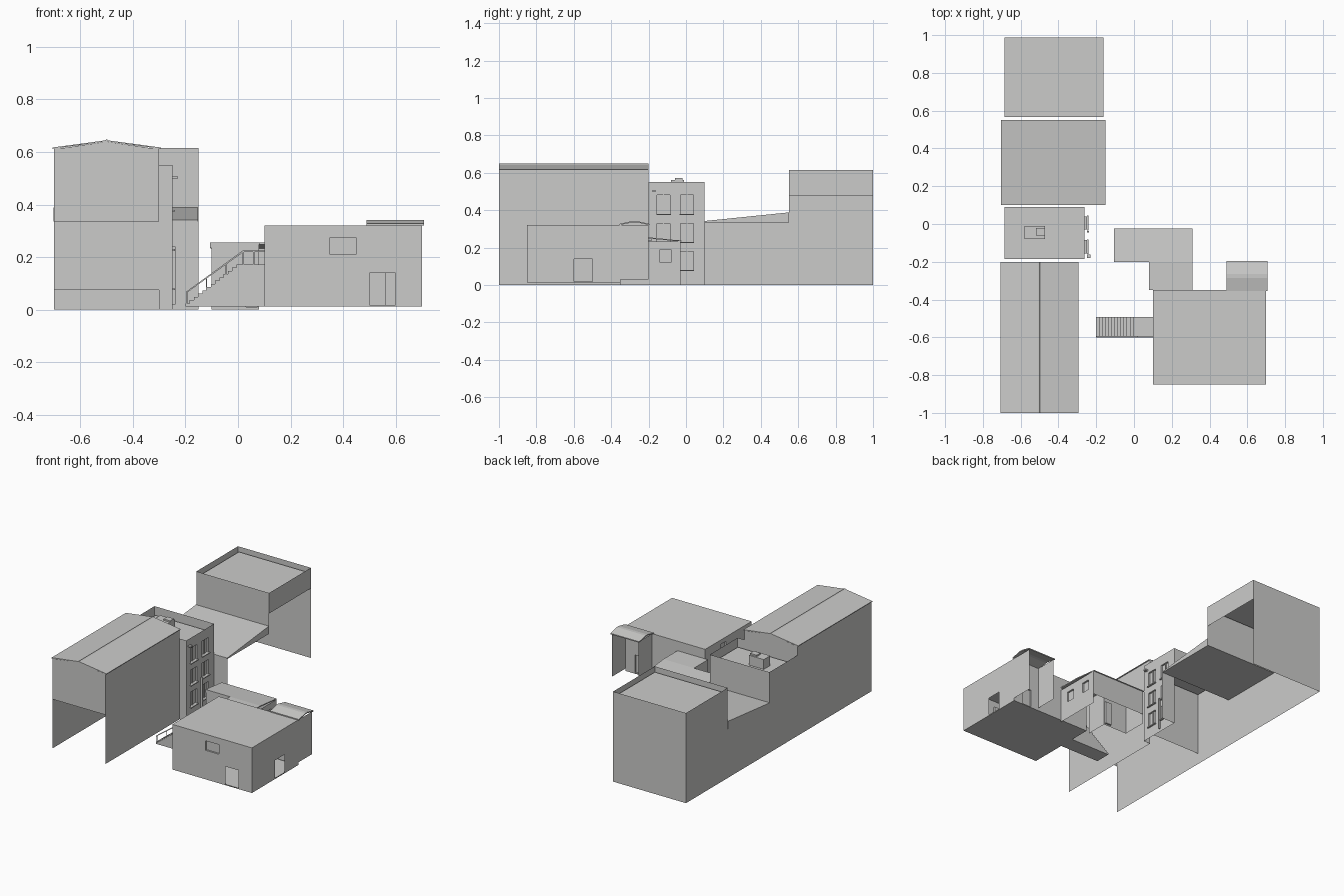
import bpy, bmesh, math
from mathutils import Vector

if "Cube" in bpy.data.objects:
    bpy.data.objects.remove(bpy.data.objects["Cube"])

grey = bpy.data.materials.new("concrete_grey")
grey.diffuse_color = (0.6, 0.6, 0.59, 1)
grey.use_nodes = True
grey.node_tree.nodes["Principled BSDF"].inputs["Base Color"].default_value = grey.diffuse_color


def finish(name, bm):
    me = bpy.data.meshes.new(name)
    bm.to_mesh(me)
    bm.free()
    me.materials.append(grey)
    ob = bpy.data.objects.new(name, me)
    bpy.context.collection.objects.link(ob)
    return ob


def point(axis, c, u, v):
    return {"x": (c, u, v), "y": (u, c, v), "z": (u, v, c)}[axis]


def quad(bm, pts, direction):
    f = bm.faces.new([bm.verts.new(p) for p in pts])
    f.normal_update()
    if f.normal.dot(Vector(direction)) < 0:
        f.normal_flip()


def panel(bm, axis, side, c, u0, u1, v0, v1, holes=()):
    """Flat sheet facing side (+1/-1) on axis; holes are (u0,u1,v0,v1,depth), depth 0 = open."""
    us = sorted({u0, u1, *[h[0] for h in holes], *[h[1] for h in holes]})
    vs = sorted({v0, v1, *[h[2] for h in holes], *[h[3] for h in holes]})
    d = point(axis, side, 0, 0)
    for a, b in zip(us, us[1:]):
        for e, f in zip(vs, vs[1:]):
            mu, mv = (a + b) / 2, (e + f) / 2
            if any(h[0] < mu < h[1] and h[2] < mv < h[3] for h in holes):
                continue
            quad(bm, [point(axis, c, *p) for p in ((a, e), (b, e), (b, f), (a, f))], d)
    for a, b, e, f, depth in holes:
        if not depth:
            continue
        k = c - side * depth
        ring = [(a, e), (b, e), (b, f), (a, f)]
        quad(bm, [point(axis, k, *p) for p in ring], d)
        for i in range(4):
            p, q = ring[i], ring[(i + 1) % 4]
            inward = ((a + b) / 2 - (p[0] + q[0]) / 2, (e + f) / 2 - (p[1] + q[1]) / 2)
            quad(bm, [point(axis, c, *p), point(axis, c, *q),
                      point(axis, k, *q), point(axis, k, *p)], point(axis, 0, *inward))


def sheets(name, *specs):
    bm = bmesh.new()
    for s in specs:
        panel(bm, *s)
    return finish(name, bm)


def box(name, x0, x1, y0, y1, z0, z1):
    return sheets(name, ("x", -1, x0, y0, y1, z0, z1), ("x", 1, x1, y0, y1, z0, z1),
                  ("y", -1, y0, x0, x1, z0, z1), ("y", 1, y1, x0, x1, z0, z1),
                  ("z", -1, z0, x0, x1, y0, y1), ("z", 1, z1, x0, x1, y0, y1))


def prism(name, axis, profile, c0, c1):
    """Closed profile of (u, z) points swept along axis."""
    bm = bmesh.new()
    lo = [bm.verts.new(point(axis, c0, *p)) for p in profile]
    hi = [bm.verts.new(point(axis, c1, *p)) for p in profile]
    bm.faces.new(lo)
    bm.faces.new(hi)
    n = len(profile)
    for i in range(n):
        bm.faces.new((lo[i], lo[(i + 1) % n], hi[(i + 1) % n], hi[i]))
    bmesh.ops.recalc_face_normals(bm, faces=bm.faces[:])
    return finish(name, bm)


# Barn: open below at the front
sheets("barn_walls",
       ("x", -1, -0.7, -1, -0.2, 0, 0.615), ("x", 1, -0.3, -1, -0.2, 0, 0.615),
       ("y", -1, -1, -0.7, -0.3, 0.335, 0.615), ("y", 1, -0.2, -0.7, -0.3, 0.075, 0.615))
prism("barn_roof", "y", [(-0.707, 0.612), (-0.5, 0.64), (-0.293, 0.612),
                         (-0.293, 0.617), (-0.5, 0.645), (-0.707, 0.617)], -1, -0.2)
prism("barn_ridge_cap", "y", [(-0.508, 0.643), (-0.5, 0.649), (-0.492, 0.643)], -1, -0.2)
prism("barn_gable_fill", "y", [(-0.7, 0.61), (-0.3, 0.61), (-0.5, 0.64)], -0.998, -0.202)

# Tower with windows in three storeys and a sunken flat roof
windows = [(y, y + 0.07, z, z + 0.1, 0.012) for y in (-0.155, -0.03) for z in (0.08, 0.23, 0.38)]
sheets("tower_walls",
       ("x", -1, -0.7, -0.2, 0.1, 0, 0.55), ("x", 1, -0.25, -0.2, 0.1, 0, 0.55, windows),
       ("y", -1, -0.2, -0.3, -0.25, 0, 0.55), ("y", 1, 0.1, -0.7, -0.25, 0.335, 0.55))
sheets("tower_roof", ("z", 1, 0.495, -0.685, -0.262, -0.185, 0.09))
for y0, y1, z, _, _ in windows:
    box("window_sill", -0.25, -0.24, y0 - 0.004, y1 + 0.004, z - 0.006, z)
    box("window_bar", -0.262, -0.256, (y0 + y1) / 2 - 0.003, (y0 + y1) / 2 + 0.003, z, z + 0.1)
box("roof_vent", -0.58, -0.47, -0.08, -0.01, 0.495, 0.562)
box("roof_vent_cap", -0.52, -0.47, -0.06, -0.02, 0.562, 0.572)
box("tower_lamp", -0.25, -0.23, -0.18, -0.162, 0.498, 0.508)
box("tower_pipe", -0.25, -0.238, -0.045, -0.037, 0.02, 0.24)

# Link between tower and rear block, with a sloping roof
sheets("link_walls", ("x", -1, -0.7, 0.1, 0.55, 0, 0.34),
       ("y", -1, 0.1, -0.25, -0.15, 0, 0.335))
prism("link_roof", "x", [(0.1, 0.335), (0.55, 0.335), (0.55, 0.388), (0.1, 0.342)], -0.703, -0.152)

# Rear block, open below on the right
sheets("rear_block_walls",
       ("x", -1, -0.7, 0.55, 1, 0, 0.615), ("x", 1, -0.15, 0.55, 1, 0.475, 0.615),
       ("y", -1, 0.55, -0.7, -0.15, 0.335, 0.615), ("y", 1, 1, -0.7, -0.15, 0, 0.615))
sheets("rear_block_roof", ("z", 1, 0.585, -0.685, -0.162, 0.567, 0.988))

# Low house with two open doorways and a front window
sheets("house",
       ("y", -1, -0.85, 0.1, 0.7, 0.012, 0.32,
        [(0.5, 0.6, 0.018, 0.14, 0), (0.35, 0.45, 0.21, 0.275, 0.012)]),
       ("x", 1, 0.7, -0.85, -0.35, 0.012, 0.32, [(-0.6, -0.5, 0.018, 0.14, 0)]),
       ("x", -1, 0.1, -0.85, -0.35, 0.012, 0.32, [(-0.575, -0.515, 0.175, 0.29, 0.012)]),
       ("y", 1, -0.35, 0.1, 0.7, 0.012, 0.32, [(0.56, 0.63, 0.018, 0.14, 0.012)]),
       ("z", -1, 0.012, 0.1, 0.7, -0.85, -0.35), ("z", 1, 0.32, 0.1, 0.7, -0.85, -0.35))

# Rear porch of the house under a bent roof
sheets("porch_walls", ("x", 1, 0.7, -0.35, -0.2, 0.03, 0.32),
       ("x", -1, 0.5, -0.35, -0.2, 0.03, 0.32))
arch = [(-0.355, 0.32), (-0.285, 0.335), (-0.265, 0.335), (-0.195, 0.32)]
prism("porch_roof", "x", arch + [(y, z + 0.007) for y, z in reversed(arch)], 0.49, 0.708)

# L-shaped courtyard annex
pane = [(y, y + 0.06, 0.12, 0.19, 0.012) for y in (-0.29, -0.14)]
sheets("annex_walls",
       ("x", 1, 0.31, -0.35, -0.03, 0, 0.232, pane),
       ("y", -1, -0.2, -0.1, 0.08, 0, 0.25, [(0.03, 0.075, 0.01, 0.165, 0.012)]),
       ("x", -1, 0.08, -0.35, -0.2, 0, 0.25), ("x", -1, -0.1, -0.2, -0.03, 0, 0.232),
       ("y", 1, -0.03, -0.1, 0.31, 0.065, 0.232))
prism("annex_roof", "x", [(-0.2, 0.248), (-0.025, 0.232), (-0.025, 0.237), (-0.2, 0.255)],
      -0.105, 0.31)
box("annex_side_roof", 0.08, 0.31, -0.35, -0.2, 0.248, 0.255)
box("annex_lamp", -0.107, -0.099, -0.2, -0.185, 0.235, 0.255)

# Outside stair: solid flight with landing
n, x0, x1, z0, z1 = 13, -0.2, 0.01, 0.012, 0.172
steps = [(x0, z0)]
for i in range(n):
    z = z0 + (z1 - z0) * (i + 1) / n
    steps += [(x0 + (x1 - x0) * i / n, z), (x0 + (x1 - x0) * (i + 1) / n, z)]
prism("stair", "y", steps + [(0.1, z1), (0.1, z0)], -0.6, -0.492)

# Handrail on the front edge of the stair
prism("handrail", "y", [(-0.198, 0.062), (0.02, 0.219), (0.1, 0.219),
                        (0.1, 0.225), (0.018, 0.225), (-0.198, 0.068)], -0.6, -0.594)
for x in (-0.195, -0.12, -0.045, 0.02, 0.06):
    t = min(1, (x + 0.198) / 0.218)
    box("rail_post", x - 0.002, x + 0.002, -0.599, -0.595, 0.012 + 0.15 * t, 0.064 + 0.157 * t)
